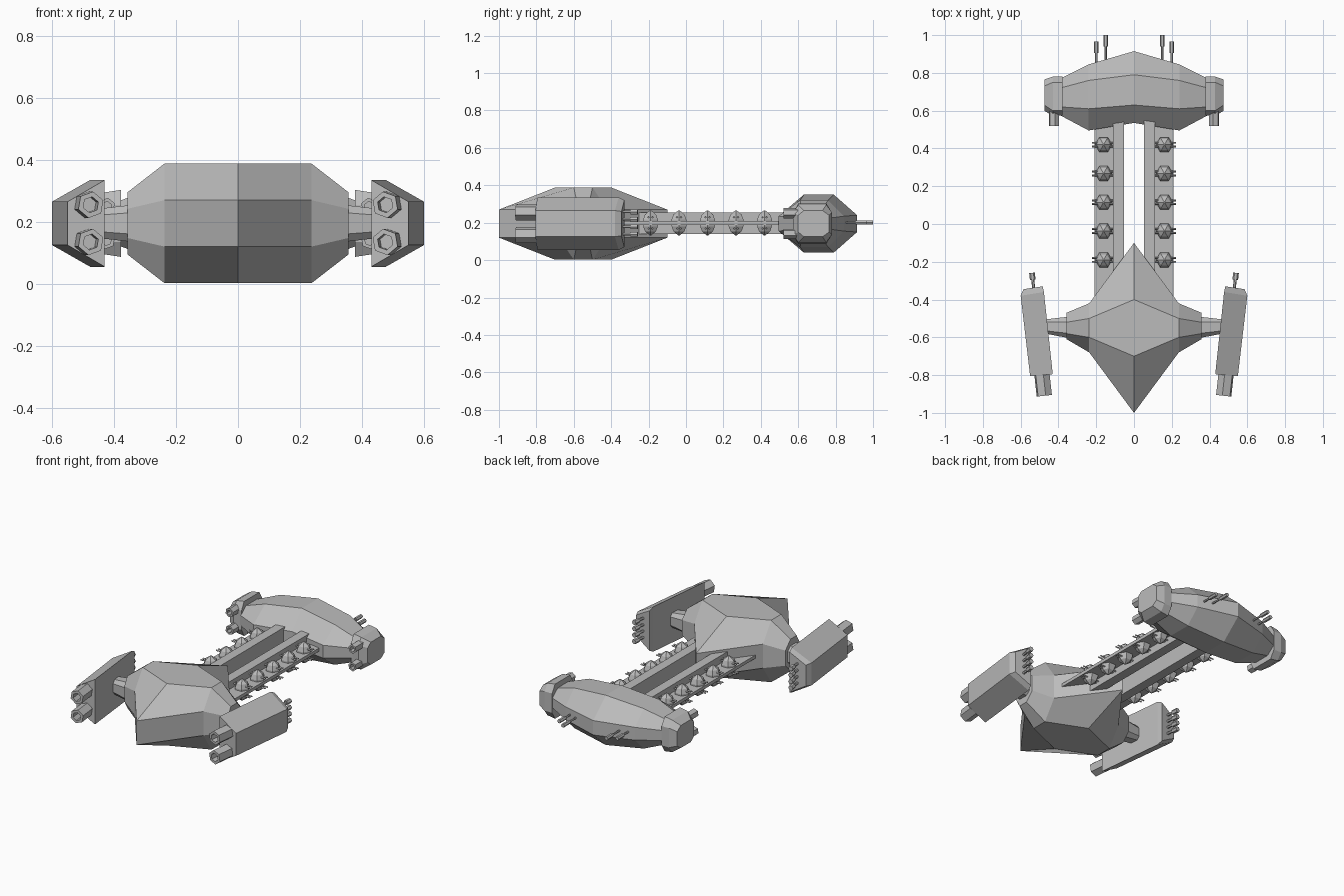
import bpy, bmesh, math
from mathutils import Vector

if "Cube" in bpy.data.objects:
    bpy.data.objects.remove(bpy.data.objects["Cube"])

grey = bpy.data.materials.new("hull grey")
grey.use_nodes = True
grey.diffuse_color = (0.5, 0.5, 0.5, 1)
grey.node_tree.nodes["Principled BSDF"].inputs["Base Color"].default_value = (0.5, 0.5, 0.5, 1)

MID = 0.195  # height of the ship's centre plane


def finish(name, bm):
    bmesh.ops.recalc_face_normals(bm, faces=bm.faces)
    mesh = bpy.data.meshes.new(name)
    bm.to_mesh(mesh)
    bm.free()
    mesh.materials.append(grey)
    obj = bpy.data.objects.new(name, mesh)
    bpy.context.collection.objects.link(obj)
    return obj


def add_loft(bm, rings):
    """Skin a row of equal-sized rings and cap both ends."""
    rows = [[bm.verts.new(p) for p in ring] for ring in rings]
    n = len(rows[0])
    for a, b in zip(rows, rows[1:]):
        for i in range(n):
            j = (i + 1) % n
            bm.faces.new((a[i], a[j], b[j], b[i]))
    bm.faces.new(rows[0])
    bm.faces.new(rows[-1])


def loft(name, rings):
    bm = bmesh.new()
    add_loft(bm, rings)
    return finish(name, bm)


def rib(x, front, top_front, top_back, back, tall, edge):
    """Eight-sided cross-section at x, symmetric about the centre plane."""
    upper = [(front, edge), (top_front, tall), (top_back, tall), (back, edge)]
    lower = [(y, -z) for y, z in reversed(upper)]
    return [Vector((x, y, MID + z)) for y, z in upper + lower]


def mirrored_loft(name, half):
    flip = [rib(-h[0], *h[1:]) for h in reversed(half[1:])]
    return loft(name, flip + [rib(*h) for h in half])


def circle(centre, axis, radius, sides, turn=0):
    axis = Vector(axis).normalized()
    side = axis.cross(Vector((0, 0, 1))).normalized()
    up = side.cross(axis)
    angles = [turn + math.tau * i / sides for i in range(sides)]
    return [Vector(centre) + radius * (side * math.cos(a) + up * math.sin(a)) for a in angles]


def turned(bm, start, axis, profile, sides=6, turn=0):
    """Revolve (distance, radius) pairs along an axis."""
    axis = Vector(axis).normalized()
    add_loft(bm, [circle(Vector(start) + axis * d, axis, r, sides, turn) for d, r in profile])


def box(name, x0, x1, y0, y1, z0, z1):
    ring = [(x0, z0), (x1, z0), (x1, z1), (x0, z1)]
    return loft(name, [[(x, y, z) for x, z in ring] for y in (y0, y1)])


# Front and rear hulls
mirrored_loft("front_hull", [
    (0, -1.0, -0.70, -0.40, -0.10, 0.193, 0.075),
    (0.237, -0.68, -0.60, -0.50, -0.42, 0.193, 0.075),
    (0.357, -0.61, -0.58, -0.52, -0.47, 0.10, 0.047)])
mirrored_loft("rear_hull", [
    (0, 0.535, 0.63, 0.79, 0.915, 0.155, 0.045),
    (0.24, 0.495, 0.61, 0.76, 0.845, 0.125, 0.04),
    (0.39, 0.575, 0.62, 0.72, 0.77, 0.07, 0.03)])

for side, s in (("left", 1), ("right", -1)):
    # Neck joining front hull and pod
    loft(side + "_pod_neck", [
        rib(s * 0.34, -0.605, -0.58, -0.52, -0.49, 0.06, 0.035),
        rib(s * 0.47, -0.58, -0.565, -0.52, -0.505, 0.045, 0.025)])

    # Splayed front pod with a wide inner face and chamfered rear
    def pod_ring(outer, inner, y_out, y_in, h_out, h_in):
        return [(s * outer, y_out, MID + h_out), (s * inner, y_in, MID + h_in),
                (s * inner, y_in, MID - h_in), (s * outer, y_out, MID - h_out)]
    loft(side + "_front_pod", [
        pod_ring(0.55, 0.43, -0.805, -0.795, 0.07, 0.14),
        pod_ring(0.60, 0.477, -0.38, -0.36, 0.07, 0.14),
        pod_ring(0.585, 0.483, -0.345, -0.33, 0.065, 0.125)])

    # Hollow cannons, three-step guns at the pod's rear
    cannons = bmesh.new()
    along = Vector((s * 0.11, 1, 0))
    for dz in (-0.06, 0.06):
        turned(cannons, (s * 0.488, -0.79, MID + dz), -along,
               [(0, 0.043), (0.12, 0.043), (0.12, 0.026), (0.05, 0.026)], turn=0.35 * s)
    finish(side + "_pod_cannons", cannons)
    guns = bmesh.new()
    for i in range(4):
        turned(guns, (s * 0.53, -0.35, 0.138 + 0.04 * i), along,
               [(0, 0.008), (0.055, 0.008), (0.055, 0.015), (0.092, 0.015)])
    finish(side + "_pod_rear_guns", guns)

    # Rear pod and its cannons
    loft(side + "_rear_pod", [
        rib(s * 0.378, 0.575, 0.60, 0.75, 0.78, 0.108, 0.06),
        rib(s * 0.43, 0.572, 0.60, 0.75, 0.78, 0.10, 0.06),
        rib(s * 0.475, 0.60, 0.63, 0.73, 0.765, 0.07, 0.045)])
    cannons = bmesh.new()
    for dz in (-0.055, 0.055):
        turned(cannons, (s * 0.424, 0.61, MID + dz), (0, -1, 0),
               [(0, 0.028), (0.09, 0.028), (0.09, 0.016), (0.05, 0.016)], turn=0.35 * s)
    finish(side + "_rear_pod_cannons", cannons)

    # Tail guns
    guns = bmesh.new()
    for x, tip in ((0.15, 1.0), (0.2, 0.965)):
        turned(guns, (s * x, 0.78, MID + 0.005), (0, 1, 0),
               [(0, 0.006), (tip - 0.84, 0.006), (tip - 0.84, 0.012), (tip - 0.78, 0.012)])
    finish(side + "_tail_guns", guns)

    # Spine rail with a thin side shelf
    box(side + "_spine_rail", s * 0.053, s * 0.112, -0.45, 0.62, 0.14, 0.255)
    box(side + "_shelf", s * 0.11, s * 0.21, -0.45, 0.62, 0.188, 0.208)

    # Turrets along the shelf, each with twin barrels either side
    turrets = bmesh.new()
    for i in range(5):
        y = -0.19 + 0.1525 * i
        turned(turrets, (s * 0.161, y, 0.132), (0.0001, 0, 1),
               [(0, 0.004), (0.022, 0.034), (0.048, 0.045),
                (0.086, 0.045), (0.112, 0.034), (0.134, 0.004)], turn=math.pi / 2)
        for out in (-1, 1):
            for dy in (-0.01, 0.01):
                for dz in (-0.03, 0.03):
                    turned(turrets, (s * 0.161, y + dy, 0.199 + dz), (out, 0, 0),
                           [(0, 0.005), (0.062, 0.005)], 4)
    finish(side + "_turrets", turrets)
